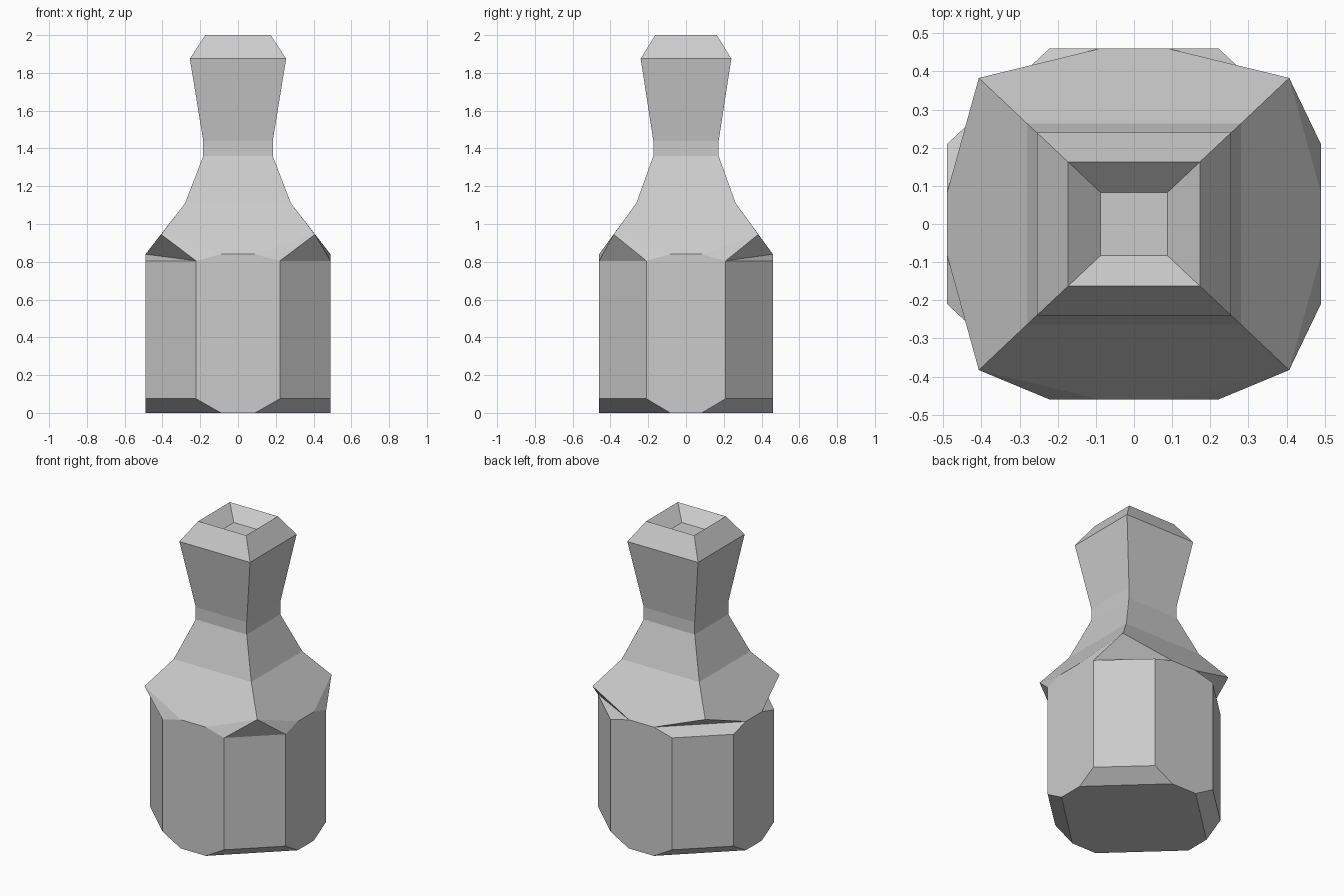
import bpy, bmesh

if "Cube" in bpy.data.objects:
    bpy.data.objects.remove(bpy.data.objects["Cube"])

bm = bmesh.new()
CORNERS = [(1, -1), (1, 1), (-1, 1), (-1, -1)]
HX, HY = 0.49, 0.46


def face(verts):
    return bm.faces.new(verts)


def ring(hx, hy, z):
    return [bm.verts.new((sx * hx, sy * hy, z)) for sx, sy in CORNERS]


def corner_pairs(on_front, on_side, z):
    """Two points beside each corner, ordered counter-clockwise."""
    pairs = []
    for sx, sy in CORNERS:
        a = bm.verts.new((sx * on_front, sy * HY, z))
        b = bm.verts.new((sx * HX, sy * on_side, z))
        pairs.append((a, b) if sx * sy < 0 else (b, a))
    return pairs


# Square neck: floor of the mouth, rim, lip, throat, shoulder, shoulder tips
profile = [(0.088, 0.083, 1.92), (0.173, 0.163, 2.0), (0.255, 0.24, 1.875),
           (0.184, 0.173, 1.44), (0.184, 0.173, 1.36), (0.28, 0.263, 1.11),
           (0.407, 0.383, 0.945)]
rings = [ring(*p) for p in profile]
face(rings[0])
for upper, lower in zip(rings[:-2], rings[1:-1]):
    for i in range(4):
        j = (i + 1) % 4
        face((upper[i], lower[i], lower[j], upper[j]))
collar, tips = rings[-2], rings[-1]

# Body levels with cut corners
top = corner_pairs(0.09, 0.083, 0.84)
high = corner_pairs(0.222, 0.21, 0.805)
low = corner_pairs(0.222, 0.21, 0.075)
base = corner_pairs(0.09, 0.083, 0.0)

# How the area under each shoulder tip is divided (tip, top, high, high, top)
splits = [[(0, 1, 2), (0, 2, 3), (0, 3, 4)],
          [(0, 1, 2), (0, 2, 4), (4, 2, 3)],
          [(0, 1, 4), (1, 2, 3, 4)],
          [(0, 3, 4), (0, 1, 3), (1, 2, 3)]]

for i in range(4):
    j = (i + 1) % 4
    # Sloping shoulder
    face((collar[i], tips[i], top[i][1], top[j][0], tips[j], collar[j]))
    # Flat side panel
    face((top[i][1], high[i][1], low[i][1], base[i][1],
          base[j][0], low[j][0], high[j][0], top[j][0]))
    # Cut corner and its lower chamfer
    face((high[i][0], low[i][0], low[i][1], high[i][1]))
    face((low[i][0], base[i][0], base[i][1], low[i][1]))
    # Overhang under the tip
    pts = (tips[i], top[i][0], high[i][0], high[i][1], top[i][1])
    for split in splits[i]:
        face([pts[k] for k in split])

# Underside
face([v for pair in base for v in pair])

bmesh.ops.recalc_face_normals(bm, faces=bm.faces[:])
mesh = bpy.data.meshes.new("bottle")
bm.to_mesh(mesh)
bm.free()
bpy.context.collection.objects.link(bpy.data.objects.new("bottle", mesh))
